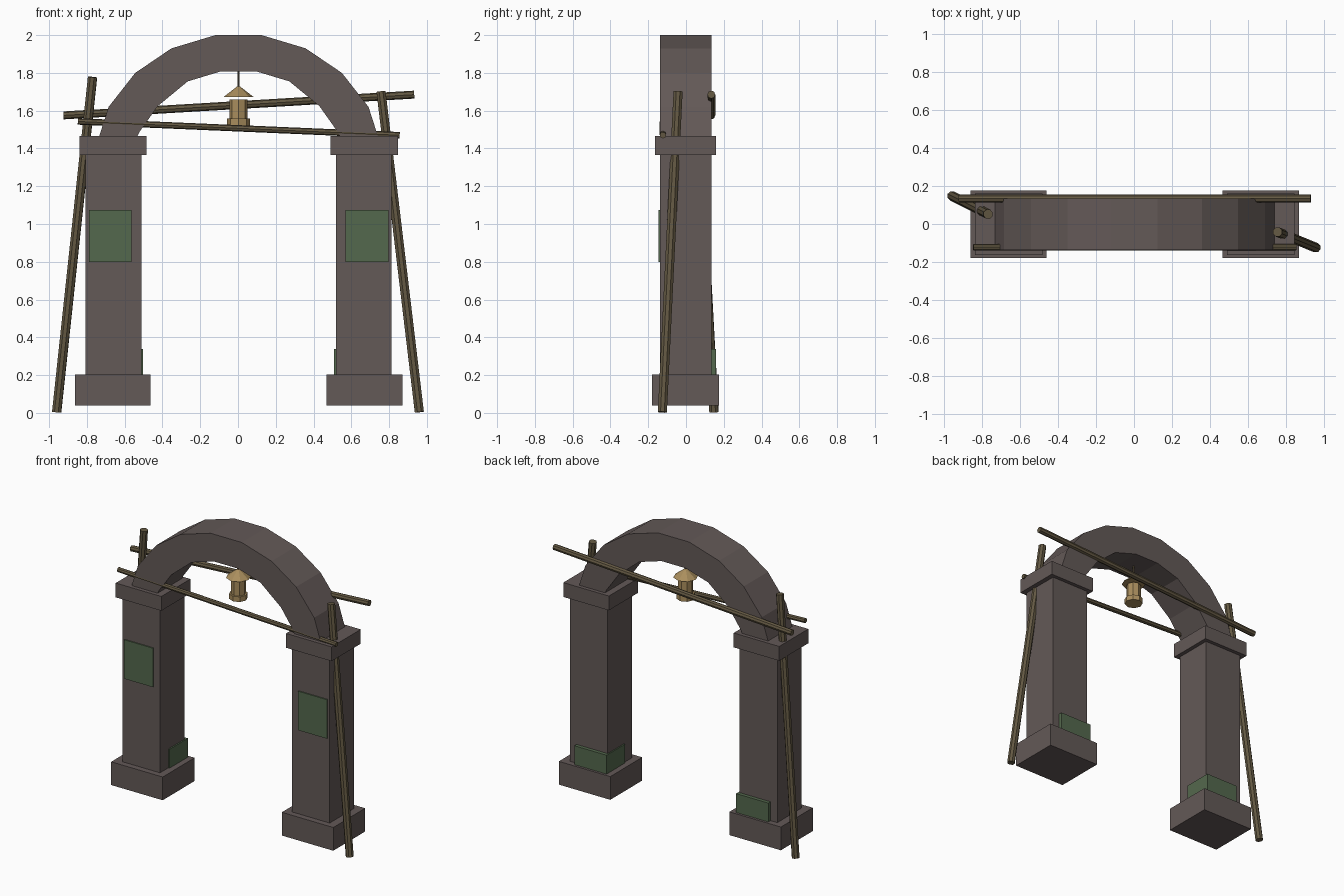
import bpy, bmesh
from mathutils import Vector

if "Cube" in bpy.data.objects:
    bpy.data.objects.remove(bpy.data.objects["Cube"])


def material(name, rgb):
    m = bpy.data.materials.new(name)
    m.diffuse_color = (*rgb, 1)
    m.use_nodes = True
    m.node_tree.nodes["Principled BSDF"].inputs["Base Color"].default_value = m.diffuse_color
    return m


STONE = material("grey_stone", (0.125, 0.100, 0.095))
MOSS = material("green_moss", (0.088, 0.140, 0.075))
WOOD = material("dark_wood", (0.125, 0.098, 0.055))
BRASS = material("tan_brass", (0.40, 0.27, 0.11))


def finish(name, bm, mat):
    bmesh.ops.recalc_face_normals(bm, faces=bm.faces)
    me = bpy.data.meshes.new(name)
    bm.to_mesh(me)
    bm.free()
    me.materials.append(mat)
    ob = bpy.data.objects.new(name, me)
    bpy.context.collection.objects.link(ob)
    return ob


def box(name, x, y, z, mat):
    """Box from (min, max) ranges."""
    bm = bmesh.new()
    bmesh.ops.create_cube(bm, size=1)
    for v in bm.verts:
        v.co = [(r[0] + r[1]) / 2 + c * (r[1] - r[0]) for c, r in zip(v.co, (x, y, z))]
    return finish(name, bm, mat)


def rod(name, a, b, r1, mat, r2=None, sides=8):
    """Cylinder or cone between two points."""
    a, b = Vector(a), Vector(b)
    bm = bmesh.new()
    bmesh.ops.create_cone(bm, cap_ends=True, segments=sides, radius1=r1,
                          radius2=r1 if r2 is None else r2, depth=(b - a).length)
    ob = finish(name, bm, mat)
    ob.location = (a + b) / 2
    ob.rotation_mode = 'QUATERNION'
    ob.rotation_quaternion = (b - a).to_track_quat('Z', 'Y')
    return ob


CX = 0.003  # middle of the gate

# Two mirrored pillars with base, cap and moss
for side, s in (("left", -1), ("right", 1)):
    def span(a, b):
        return sorted((CX + s * a, CX + s * b))
    box(side + "_base", span(0.465, 0.867), (-0.18, 0.176), (0.04, 0.204), STONE)
    box(side + "_shaft", span(0.515, 0.81), (-0.138, 0.134), (0.204, 1.365), STONE)
    box(side + "_cap", span(0.487, 0.843), (-0.164, 0.160), (1.365, 1.466), STONE)
    box(side + "_lower_moss", span(0.506, 0.757), (-0.045, 0.159), (0.204, 0.337), MOSS)
    px = (-0.788, -0.563) if s < 0 else (0.570, 0.797)
    box(side + "_front_moss", px, (-0.146, -0.137), (0.798, 1.073), MOSS)

# Faceted arch: outer and inner points of the right half, then mirrored
outer = [(0.122, 2.0), (0.355, 1.93), (0.547, 1.80), (0.688, 1.62), (0.765, 1.38)]
inner = [(0.094, 1.808), (0.269, 1.755), (0.428, 1.624), (0.523, 1.49), (0.58, 1.38)]
pairs = list(zip(outer, inner))
pairs = [((-o[0], o[1]), (-i[0], i[1])) for o, i in reversed(pairs)] + pairs
bm = bmesh.new()
rings = []
for o, i in pairs:
    rings.append([bm.verts.new((CX + p[0], y, p[1]))
                  for p, y in ((o, -0.137), (o, 0.134), (i, 0.134), (i, -0.137))])
for p, q in zip(rings, rings[1:]):
    for k in range(4):
        j = (k + 1) % 4
        bm.faces.new((p[k], p[j], q[j], q[k]))
bm.faces.new(rings[0])
bm.faces.new(rings[-1])
finish("arch", bm, STONE)

# Wooden poles
rod("left_leaning_pole", (-0.96, 0.148, 0.004), (-0.77, 0.052, 1.778), 0.026, WOOD)
rod("right_leaning_pole", (0.96, -0.125, 0.004), (0.757, -0.042, 1.702), 0.026, WOOD)
rod("back_cross_pole", (-0.924, 0.134, 1.575), (0.933, 0.134, 1.685), 0.021, WOOD)
rod("front_cross_pole", (-0.848, -0.122, 1.543), (0.856, -0.122, 1.47), 0.017, WOOD)

# Hanging bell
rod("bell_cord", (CX, 0, 1.70), (CX, 0, 1.83), 0.007, WOOD, sides=6)
rod("bell_roof", (CX, 0, 1.672), (CX, 0, 1.728), 0.08, BRASS, r2=0.008)
rod("bell_body", (CX, 0, 1.555), (CX, 0, 1.66), 0.048, BRASS)
rod("bell_rim", (CX, 0, 1.522), (CX, 0, 1.558), 0.06, BRASS)
